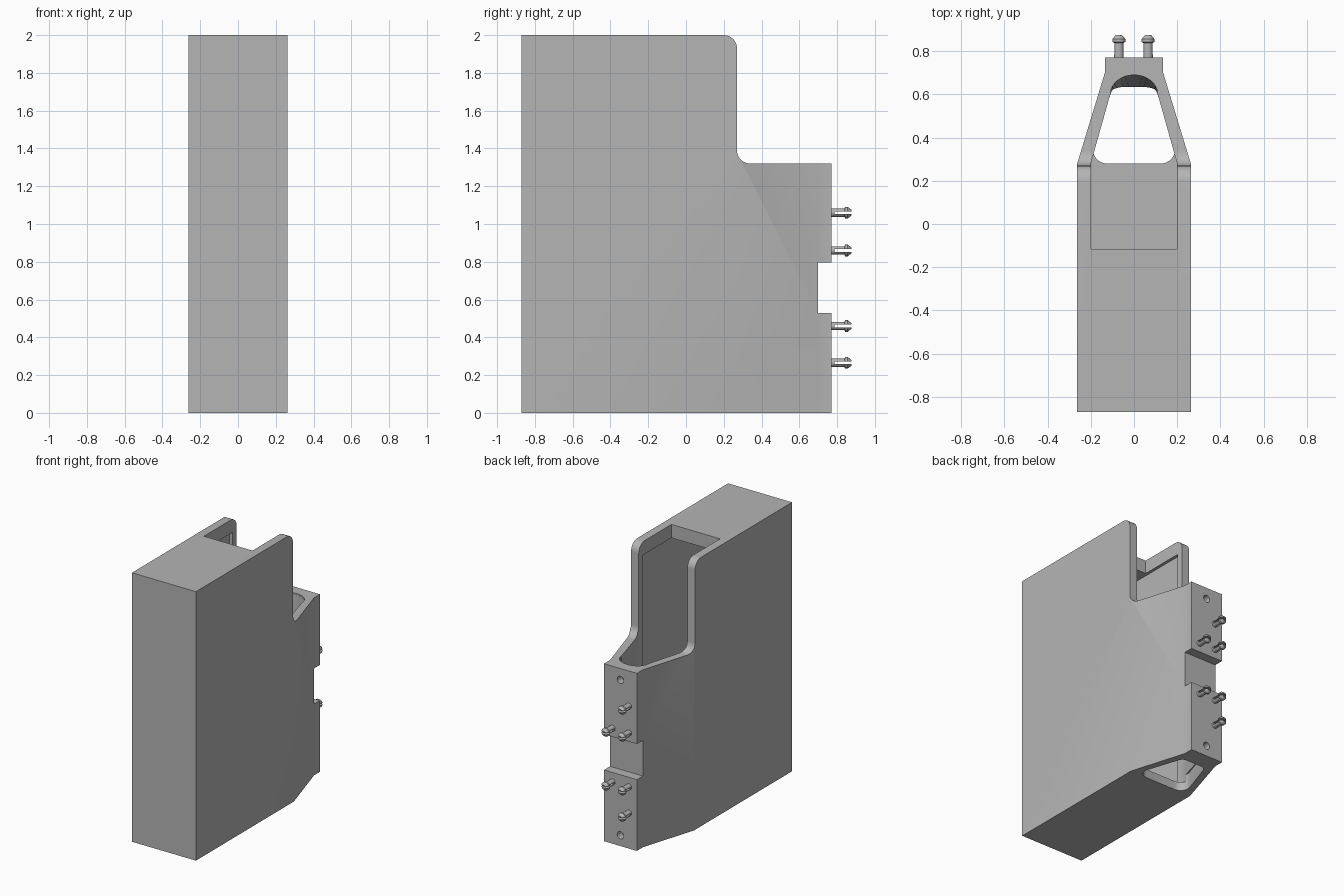
import bpy, bmesh
from math import sin, cos, pi
from mathutils import Matrix, Vector

if "Cube" in bpy.data.objects:
    bpy.data.objects.remove(bpy.data.objects["Cube"], do_unlink=True)

grey = bpy.data.materials.new("matte_grey")
grey.use_nodes = True
GREY = (0.46, 0.46, 0.46, 1)
grey.diffuse_color = GREY
grey.node_tree.nodes["Principled BSDF"].inputs["Base Color"].default_value = GREY


def finish(name, bm):
    bmesh.ops.recalc_face_normals(bm, faces=bm.faces)
    mesh = bpy.data.meshes.new(name)
    bm.to_mesh(mesh)
    bm.free()
    mesh.materials.append(grey)
    ob = bpy.data.objects.new(name, mesh)
    bpy.context.collection.objects.link(ob)
    return ob


def loft(name, low, high):
    """Closed solid between two rings of equal length."""
    bm = bmesh.new()
    a = [bm.verts.new(p) for p in low]
    b = [bm.verts.new(p) for p in high]
    n = len(a)
    bm.faces.new(a)
    bm.faces.new(b)
    for i in range(n):
        j = (i + 1) % n
        bm.faces.new((a[i], a[j], b[j], b[i]))
    return finish(name, bm)


def prism_z(name, pts, z0, z1):
    return loft(name, [(x, y, z0) for x, y in pts], [(x, y, z1) for x, y in pts])


def box(name, x0, x1, y0, y1, z0, z1):
    return prism_z(name, [(x0, y0), (x1, y0), (x1, y1), (x0, y1)], z0, z1)


def arc(cx, cy, r, start, end, steps=8):
    return [(cx + r * cos(start + (end - start) * i / steps),
             cy + r * sin(start + (end - start) * i / steps)) for i in range(steps + 1)]


def cut(target, cutter):
    cutter.hide_render = True
    mod = target.modifiers.new("cut", "BOOLEAN")
    mod.operation = "DIFFERENCE"
    mod.solver = "EXACT"
    mod.object = cutter
    bpy.context.view_layer.objects.active = target
    bpy.ops.object.modifier_apply(modifier=mod.name)
    bpy.data.objects.remove(cutter, do_unlink=True)


def smooth(ob):
    bpy.ops.object.select_all(action="DESELECT")
    ob.select_set(True)
    bpy.context.view_layer.objects.active = ob
    bpy.ops.object.shade_smooth_by_angle(angle=pi / 6)


# Outer shell: long block tapering to a narrow mounting nose
half = [(0.263, -0.87), (0.263, 0.28), (0.135, 0.7), (0.135, 0.77)]
body = prism_z("housing", half + [(-x, y) for x, y in reversed(half)], 0, 2)

# Step above the nose, with rounded top and inside corners
step = [(0.2, 2.1), (0.2, 2)] + arc(0.2, 1.93, 0.07, pi / 2, 0)
step += arc(0.34, 1.39, 0.07, pi, 1.5 * pi) + [(1, 1.32), (1, 2.1)]
cut(body, loft("step_cutter", [(-0.5, y, z) for y, z in step], [(0.5, y, z) for y, z in step]))

# Hollow chamber under the top plate
cut(body, box("chamber_cutter", -0.222, 0.222, -0.81, 0.22, 0.06, 1.9))


# Opening through the top plate, running back into the nose
def opening(depth, power, z):
    ring = [(-0.2, -0.115, z), (0.2, -0.115, z), (0.2, 0.28, z)]
    for i in range(17):
        t = pi * i / 16
        ring.append((0.11 * cos(t), 0.6 + depth * max(sin(t), 0) ** power, z))
    return ring + [(-0.2, 0.28, z)]


low, high = opening(0.035, 0.6, 0.065), opening(0.09, 1, 1.32)
cut(body, loft("opening_cutter", low, high))
cut(body, prism_z("upper_opening_cutter", [p[:2] for p in high], 1.31, 2.1))

# Rounded hole through the floor of the nose
side = arc(0.125, 0.345, 0.065, -pi / 2, 0.25) + arc(0.065, 0.59, 0.045, 0.25, pi / 2)
cut(body, prism_z("floor_hole_cutter", side + [(-x, y) for x, y in reversed(side)], -0.1, 0.12))

# Notch across the mounting face
cut(body, box("notch_cutter", -0.5, 0.5, 0.7, 1, 0.53, 0.795))

# Screw holes in the mounting face
for z in (0.08, 1.235):
    ring = arc(0, z, 0.027, 0, 2 * pi, 20)[:-1]
    cut(body, loft("screw_hole_cutter", [(x, 0.715, h) for x, h in ring],
                   [(x, 0.9, h) for x, h in ring]))
smooth(body)


# Split snap pins
def snap_pin(name, x, z):
    profile = [(0, 0.76), (0.022, 0.76), (0.022, 0.838), (0.031, 0.843),
               (0.031, 0.856), (0.016, 0.875), (0, 0.875)]
    bm = bmesh.new()
    vs = [bm.verts.new((r, y, 0)) for r, y in profile]
    edges = [bm.edges.new(pair) for pair in zip(vs, vs[1:])]
    bmesh.ops.spin(bm, geom=vs + edges, cent=(0, 0, 0), axis=(0, 1, 0),
                   angle=2 * pi, steps=20)
    bmesh.ops.remove_doubles(bm, verts=bm.verts, dist=0.0005)
    bmesh.ops.transform(bm, matrix=Matrix.Translation(Vector((x, 0, z))), verts=bm.verts)
    pin = finish(name, bm)
    cut(pin, box("slot_cutter", x - 0.1, x + 0.1, 0.785, 0.9, z - 0.007, z + 0.007))
    smooth(pin)


for i, (x, z) in enumerate([(-0.07, 1.06), (-0.07, 0.86), (0.065, 0.86),
                            (-0.07, 0.46), (0.065, 0.46), (-0.07, 0.265)]):
    snap_pin(f"snap_pin_{i + 1}", x, z)
